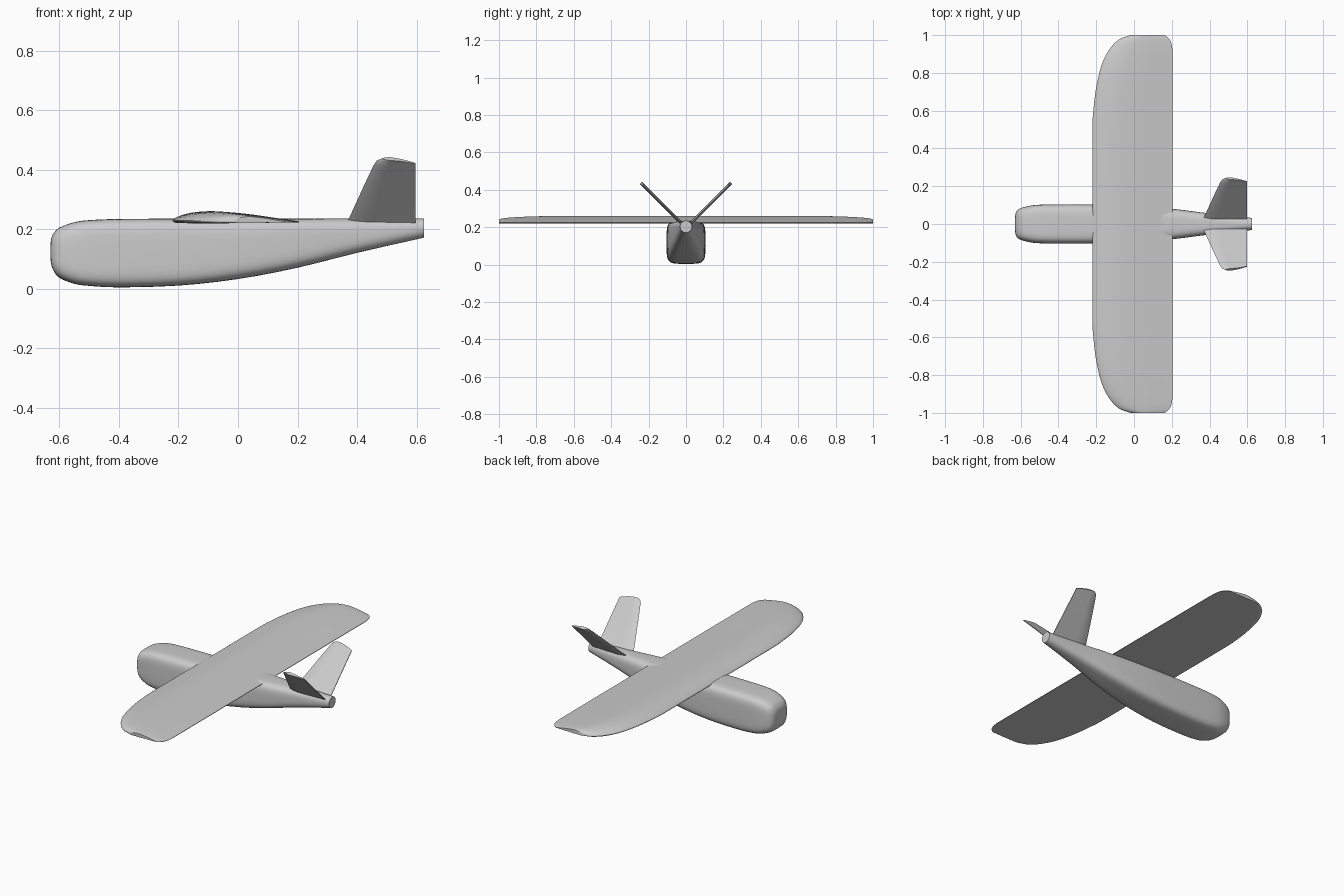
import bpy, bmesh, math

cube = bpy.data.objects.get("Cube")
if cube:
    bpy.data.objects.remove(cube, do_unlink=True)

grey = bpy.data.materials.new("plain_grey")
grey.use_nodes = True
grey.diffuse_color = (0.6, 0.6, 0.6, 1)
grey.node_tree.nodes["Principled BSDF"].inputs["Base Color"].default_value = (0.6, 0.6, 0.6, 1)


def loft(name, rings, angle=40):
    """Skin closed rings of points, cap both ends and shade smooth."""
    bm = bmesh.new()
    loops = [[bm.verts.new(p) for p in ring] for ring in rings]
    n = len(loops[0])
    for a, b in zip(loops, loops[1:]):
        for i in range(n):
            j = (i + 1) % n
            bm.faces.new((a[i], a[j], b[j], b[i]))
    bm.faces.new(loops[0])
    bm.faces.new(loops[-1])
    bmesh.ops.recalc_face_normals(bm, faces=bm.faces)
    mesh = bpy.data.meshes.new(name)
    bm.to_mesh(mesh)
    bm.free()
    mesh.materials.append(grey)
    obj = bpy.data.objects.new(name, mesh)
    bpy.context.collection.objects.link(obj)
    bpy.ops.object.select_all(action='DESELECT')
    obj.select_set(True)
    bpy.context.view_layer.objects.active = obj
    bpy.ops.object.shade_smooth_by_angle(angle=math.radians(angle))
    return obj


def refine(rows, steps):
    """Insert smooth in-between rows (Catmull-Rom)."""
    out = []
    for i in range(len(rows) - 1):
        p0, p1, p2 = rows[max(i - 1, 0)], rows[i], rows[i + 1]
        p3 = rows[min(i + 2, len(rows) - 1)]
        for s in range(steps):
            t = s / steps
            out.append([0.5 * (2 * b + (c - a) * t + (2 * a - 5 * b + 4 * c - d) * t ** 2
                               + (3 * b - a - 3 * c + d) * t ** 3)
                        for a, b, c, d in zip(p0, p1, p2, p3)])
    return out + [rows[-1]]


def spow(v, e):
    return math.copysign(abs(v) ** e, v)


# Fuselage: x, half width, bottom, top, squareness
stations = [
    (-0.63, 0.03, 0.105, 0.145, 2.5), (-0.628, 0.05, 0.083, 0.167, 3),
    (-0.62, 0.069, 0.06, 0.185, 3.5), (-0.60, 0.084, 0.036, 0.205, 4),
    (-0.55, 0.097, 0.016, 0.223, 4.5), (-0.50, 0.102, 0.009, 0.23, 5),
    (-0.40, 0.104, 0.004, 0.234, 5), (-0.20, 0.103, 0.01, 0.235, 5),
    (0.0, 0.097, 0.032, 0.235, 4.5), (0.20, 0.081, 0.07, 0.235, 4),
    (0.40, 0.056, 0.12, 0.235, 3), (0.625, 0.032, 0.171, 0.235, 2),
]


def body_ring(x, w, z0, z1, e, n=48):
    ring = []
    for i in range(n):
        a = math.tau * (i + 0.5) / n
        ring.append((x, w * spow(math.cos(a), 2 / e),
                     (z0 + z1) / 2 + (z1 - z0) / 2 * spow(math.sin(a), 2 / e)))
    return ring


loft("fuselage", [body_ring(*s) for s in refine(stations, 3)])

# Wing: cambered section as chord fraction and height, from the trailing edge round
section = [(1, 0.006), (0.8, 0.018), (0.6, 0.03), (0.4, 0.038), (0.28, 0.04),
           (0.15, 0.035), (0.06, 0.025), (0.015, 0.016), (0, 0.009), (0.015, 0.003),
           (0.06, 0), (0.3, -0.001), (0.7, 0.001), (1, 0.003)]
section = refine(section, 2)

# Half span stations: y, leading edge x, trailing edge x, thickness factor
half_wing = [(0, -0.22, 0.205, 1), (0.5, -0.22, 0.205, 1), (0.6, -0.215, 0.205, 1),
             (0.7, -0.204, 0.205, 0.99), (0.8, -0.184, 0.205, 0.95),
             (0.87, -0.161, 0.205, 0.88), (0.92, -0.133, 0.204, 0.81),
             (0.96, -0.1, 0.197, 0.73), (0.985, -0.065, 0.182, 0.64),
             (1.0, -0.015, 0.162, 0.52)]
half_wing = refine(half_wing, 2)
span = [(-y, a, b, k) for y, a, b, k in reversed(half_wing[1:])] + half_wing
loft("wing", [[(a + (b - a) * c, y, 0.222 + (h - 0.002) * k) for c, h in section]
              for y, a, b, k in span])

# V-tail: thin symmetric section, height, leading edge x and tip curve per station
fin_stations = [(0.212, 0.362, 0), (0.28, 0.393, 0), (0.35, 0.425, 0),
                (0.415, 0.456, 0.004), (0.43, 0.466, 0.01), (0.437, 0.482, 0.017)]
chord = [i / 12 for i in range(13)]
thick = [(c, 0.008 * math.sqrt(c / 0.25) if c < 0.25 else 0.008 - 0.006 * (c - 0.25) / 0.75)
         for c in chord]
fin_section = thick + [(c, -t) for c, t in reversed(thick[1:])]

for side, label in ((-1, "right"), (1, "left")):
    rings = []
    for z, lead, droop in fin_stations:
        ring = []
        for c, t in fin_section:
            zz = z - droop * c * c
            off = t * math.sqrt(0.5)
            ring.append((lead + (0.597 - lead) * c, side * (zz - 0.195 - off), zz + off))
        rings.append(ring)
    loft("tail_fin_" + label, rings)
